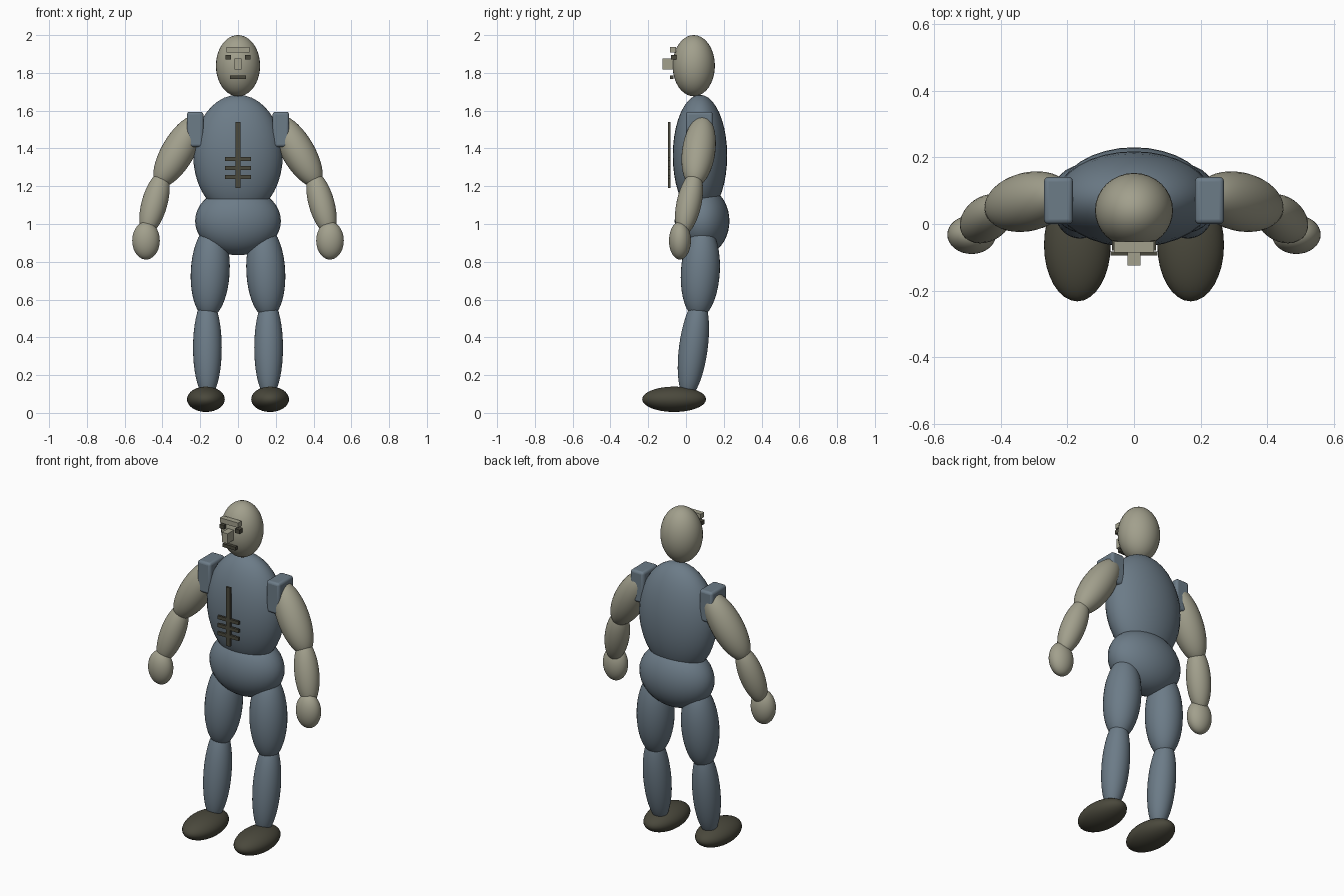
import bpy
from mathutils import Vector

cube = bpy.data.objects.get("Cube")
if cube:
    bpy.data.objects.remove(cube, do_unlink=True)


def material(name, color):
    m = bpy.data.materials.new(name)
    m.use_nodes = True
    m.diffuse_color = (*color, 1)
    m.node_tree.nodes["Principled BSDF"].inputs["Base Color"].default_value = (*color, 1)
    return m


SKIN = material("skin_tan", (0.36, 0.35, 0.265))
CLOTH = material("cloth_blue_grey", (0.15, 0.20, 0.245))
DARK = material("dark_olive", (0.068, 0.065, 0.045))


def ellipsoid(name, mat, center, radii, axis=(0, 0, 1)):
    """Smooth ellipsoid whose local z points along axis."""
    bpy.ops.mesh.primitive_uv_sphere_add(segments=32, ring_count=20, location=center)
    ob = bpy.context.object
    ob.name = name
    ob.scale = radii
    # shortest rotation, so the limb does not twist about its own axis
    ob.rotation_mode = 'QUATERNION'
    ob.rotation_quaternion = Vector((0, 0, 1)).rotation_difference(Vector(axis))
    ob.data.materials.append(mat)
    bpy.ops.object.shade_smooth()
    return ob


def box(name, mat, low, high, bevel=0):
    """Box between two opposite corners, with optional rounded edges."""
    low, high = Vector(low), Vector(high)
    bpy.ops.mesh.primitive_cube_add(size=1, location=(low + high) / 2)
    ob = bpy.context.object
    ob.name = name
    ob.scale = high - low
    bpy.ops.object.transform_apply(location=False, rotation=False, scale=True)
    ob.data.materials.append(mat)
    if bevel:
        mod = ob.modifiers.new("rounded_edges", 'BEVEL')
        mod.width = bevel
        mod.segments = 3
        bpy.ops.object.shade_smooth_by_angle()
    return ob


# Head, torso and pelvis
ellipsoid("head", SKIN, (0, 0.041, 1.838), (0.117, 0.112, 0.162))
ellipsoid("torso", CLOTH, (0, 0.074, 1.362), (0.237, 0.144, 0.322))
ellipsoid("pelvis", CLOTH, (0, 0.085, 1.016), (0.227, 0.145, 0.181))

# Face
box("brow", SKIN, (-0.06, -0.085, 1.907), (0.06, -0.053, 1.936))
box("nose", SKIN, (-0.019, -0.125, 1.817), (0.019, -0.06, 1.876))
box("mouth", DARK, (-0.042, -0.085, 1.767), (0.042, -0.066, 1.787))

# Front fastening with three cross bars
box("chest_strip", DARK, (-0.014, -0.095, 1.19), (0.014, -0.082, 1.54))
for i in range(3):
    z = 1.249 + i * 0.0475
    box(f"chest_bar_{i + 1}", DARK, (-0.07, -0.095, z - 0.01), (0.07, -0.082, z + 0.01))

# Paired parts
for side, s in (("left", 1), ("right", -1)):
    def limb(part, mat, center, radii, axis=(0, 0, 1)):
        ellipsoid(f"{side}_{part}", mat, (s * center[0], *center[1:]), radii,
                  (s * axis[0], *axis[1:]))

    def block(part, mat, low, high, bevel=0):
        xs = sorted((s * low[0], s * high[0]))
        box(f"{side}_{part}", mat, (xs[0], *low[1:]), (xs[1], *high[1:]), bevel)

    block("eye", DARK, (0.037, -0.08, 1.87), (0.066, -0.05, 1.894))
    block("shoulder_pad", CLOTH, (0.183, 0, 1.408), (0.27, 0.141, 1.594), 0.014)

    limb("upper_arm", SKIN, (0.317, 0.067, 1.385), (0.088, 0.088, 0.215), (-0.5, 0.12, 0.86))
    limb("forearm", SKIN, (0.442, 0.016, 1.11), (0.068, 0.066, 0.178), (-0.26, 0.2, 0.93))
    limb("hand", SKIN, (0.487, -0.032, 0.912), (0.073, 0.058, 0.1))

    limb("thigh", CLOTH, (0.147, 0.076, 0.748), (0.103, 0.103, 0.248), (-0.05, 0.06, 1))
    limb("calf", CLOTH, (0.162, 0.039, 0.345), (0.076, 0.076, 0.268), (0, 0.13, 1))
    limb("foot", DARK, (0.17, -0.063, 0.072), (0.1, 0.169, 0.067))
